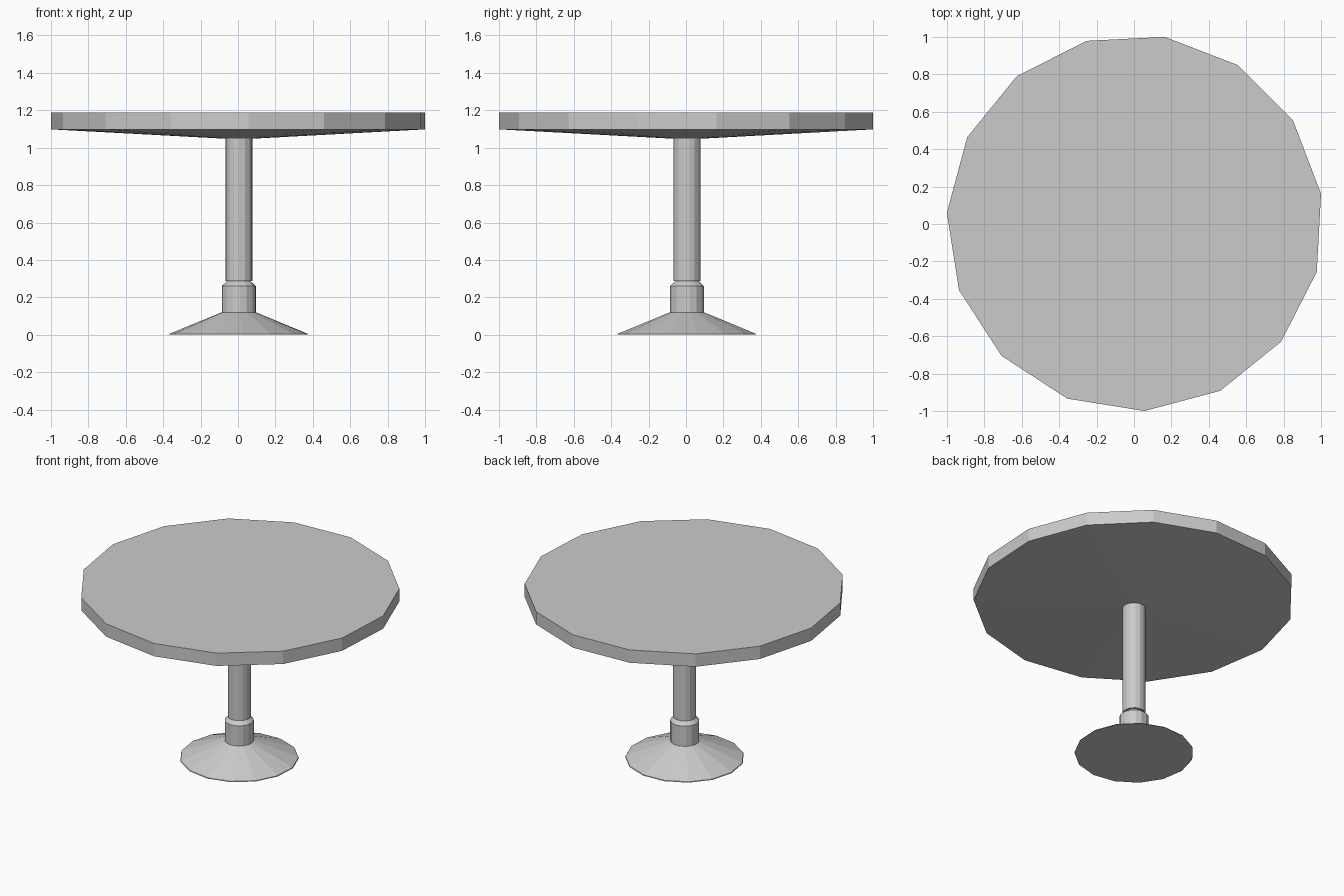
import bpy, bmesh, math

if "Cube" in bpy.data.objects:
    bpy.data.objects.remove(bpy.data.objects["Cube"])

SIDES = 15
PHASE = math.radians(8.9)
CENTRE = (0.005, 0.006)


def lathe(name, profile):
    """Closed 15-sided solid from (radius, height) points, bottom to top."""
    bm = bmesh.new()
    rings = []
    for r, z in profile:
        rings.append([bm.verts.new((CENTRE[0] + r * math.cos(PHASE + i * math.tau / SIDES),
                                    CENTRE[1] + r * math.sin(PHASE + i * math.tau / SIDES), z))
                      for i in range(SIDES)])
    for low, high in zip(rings, rings[1:]):
        for i in range(SIDES):
            j = (i + 1) % SIDES
            bm.faces.new((low[i], low[j], high[j], high[i]))
    bm.faces.new(rings[0][::-1])
    bm.faces.new(rings[-1])
    mesh = bpy.data.meshes.new(name)
    bm.to_mesh(mesh)
    bm.free()
    obj = bpy.data.objects.new(name, mesh)
    bpy.context.collection.objects.link(obj)
    return obj


# Flared foot with the collar and its chamfered top
lathe("base", [(0.375, 0), (0.372, 0.005), (0.092, 0.12), (0.092, 0.26), (0.062, 0.287)])
# Slim pole, slightly overhanging the collar's neck
lathe("pole", [(0.073, 0.287), (0.073, 1.05)])
# Round top with a shallow conical underside
lathe("tabletop", [(0.073, 1.048), (1.007, 1.098), (1.007, 1.187)])
